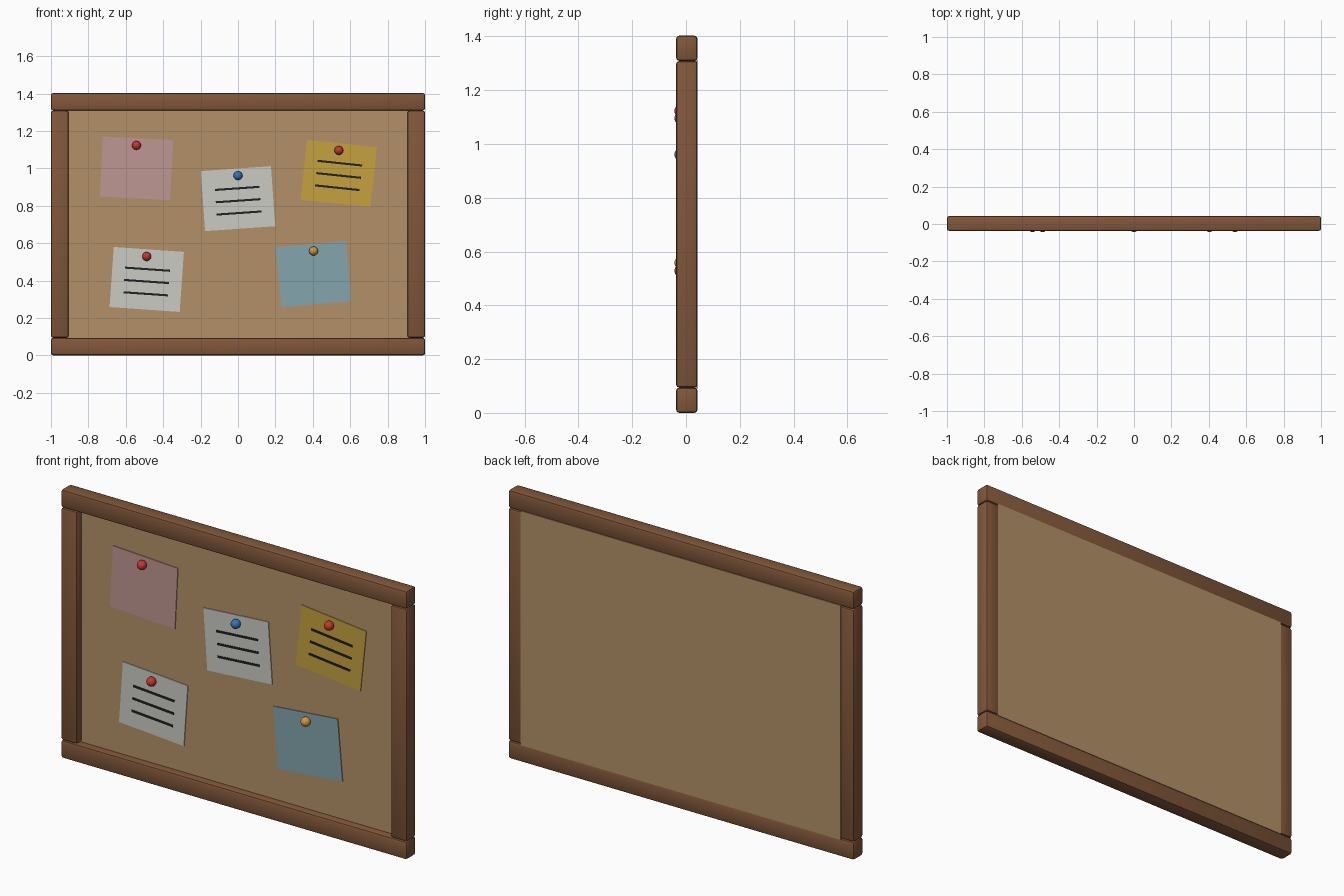
import bpy
from math import radians, sin, cos

if "Cube" in bpy.data.objects:
    bpy.data.objects.remove(bpy.data.objects["Cube"])


def material(name, r, g, b):
    m = bpy.data.materials.new(name)
    m.diffuse_color = (r, g, b, 1)
    m.use_nodes = True
    m.node_tree.nodes["Principled BSDF"].inputs["Base Color"].default_value = m.diffuse_color
    return m


WOOD = material("wood", 0.22, 0.095, 0.042)
CORK = material("cork", 0.45, 0.28, 0.14)
INK = material("ink", 0.015, 0.015, 0.015)
PINK = material("pink_paper", 0.52, 0.31, 0.29)
WHITE = material("white_paper", 0.60, 0.60, 0.56)
YELLOW = material("yellow_paper", 0.56, 0.36, 0.05)
BLUE = material("blue_paper", 0.23, 0.38, 0.42)
RED_PIN = material("red_pin", 0.55, 0.04, 0.03)
BLUE_PIN = material("blue_pin", 0.04, 0.17, 0.50)
GOLD_PIN = material("gold_pin", 0.65, 0.32, 0.04)

H = 1.403                        # overall height
BAR = 0.094                      # frame bar width
Y_FRONT, Y_BACK = -0.037, 0.043  # frame depth
CORK_Y = 0.002                   # front face of the cork
NOTE_T = 0.004                   # paper thickness


def box(name, center, size, mat, angle=0, bevel=0):
    bpy.ops.mesh.primitive_cube_add(size=1, location=center)
    o = bpy.context.object
    o.name = name
    o.scale = size
    bpy.ops.object.transform_apply(location=False, rotation=False, scale=True)
    o.rotation_euler.y = -radians(angle)
    o.data.materials.append(mat)
    if bevel:
        b = o.modifiers.new("bevel", 'BEVEL')
        b.width, b.segments = bevel, 2
        bpy.ops.object.modifier_apply(modifier="bevel")
        bpy.ops.object.shade_smooth_by_angle(angle=radians(30))
    return o


# Frame: two full-width rails with two stiles between them
yc, depth = (Y_FRONT + Y_BACK) / 2, Y_BACK - Y_FRONT
for name, z in (("bottom_rail", BAR / 2), ("top_rail", H - BAR / 2)):
    box(name, (0, yc, z), (2, depth, BAR), WOOD, bevel=0.012)
for name, s in (("left_stile", -1), ("right_stile", 1)):
    box(name, (s * (1 - BAR / 2), yc, H / 2), (BAR, depth, H - 2 * BAR), WOOD, bevel=0.012)

# Cork panel, flush with the back of the frame
back = Y_BACK + 0.0005
box("cork_panel", (0, (CORK_Y + back) / 2, H / 2), (1.85, back - CORK_Y, 1.225), CORK)


# A tilted note held by a round pin, optionally with three written lines
def note(name, x, z, angle, paper, pin_mat, lines):
    a = radians(angle)
    box(name, (x, CORK_Y - NOTE_T / 2, z), (0.376, NOTE_T, 0.322), paper, angle)
    if lines:
        for i, v in enumerate((0.055, -0.011, -0.077)):
            box(f"{name}_line_{i + 1}", (x - v * sin(a), CORK_Y - NOTE_T - 0.001, z + v * cos(a)),
                (0.24, 0.004, 0.011), INK, angle)
    bpy.ops.mesh.primitive_uv_sphere_add(segments=20, ring_count=12, radius=0.024,
                                         location=(x, -0.019, z + 0.123))
    pin = bpy.context.object
    pin.name = name + "_pin"
    pin.data.materials.append(pin_mat)
    bpy.ops.object.shade_smooth()


note("pink_note", -0.543, 1.0, -2.9, PINK, RED_PIN, False)
note("centre_note", 0.0, 0.838, 4, WHITE, BLUE_PIN, True)
note("yellow_note", 0.539, 0.973, -6, YELLOW, RED_PIN, True)
note("lower_note", -0.488, 0.406, -4, WHITE, RED_PIN, True)
note("blue_note", 0.404, 0.435, 5, BLUE, GOLD_PIN, False)
